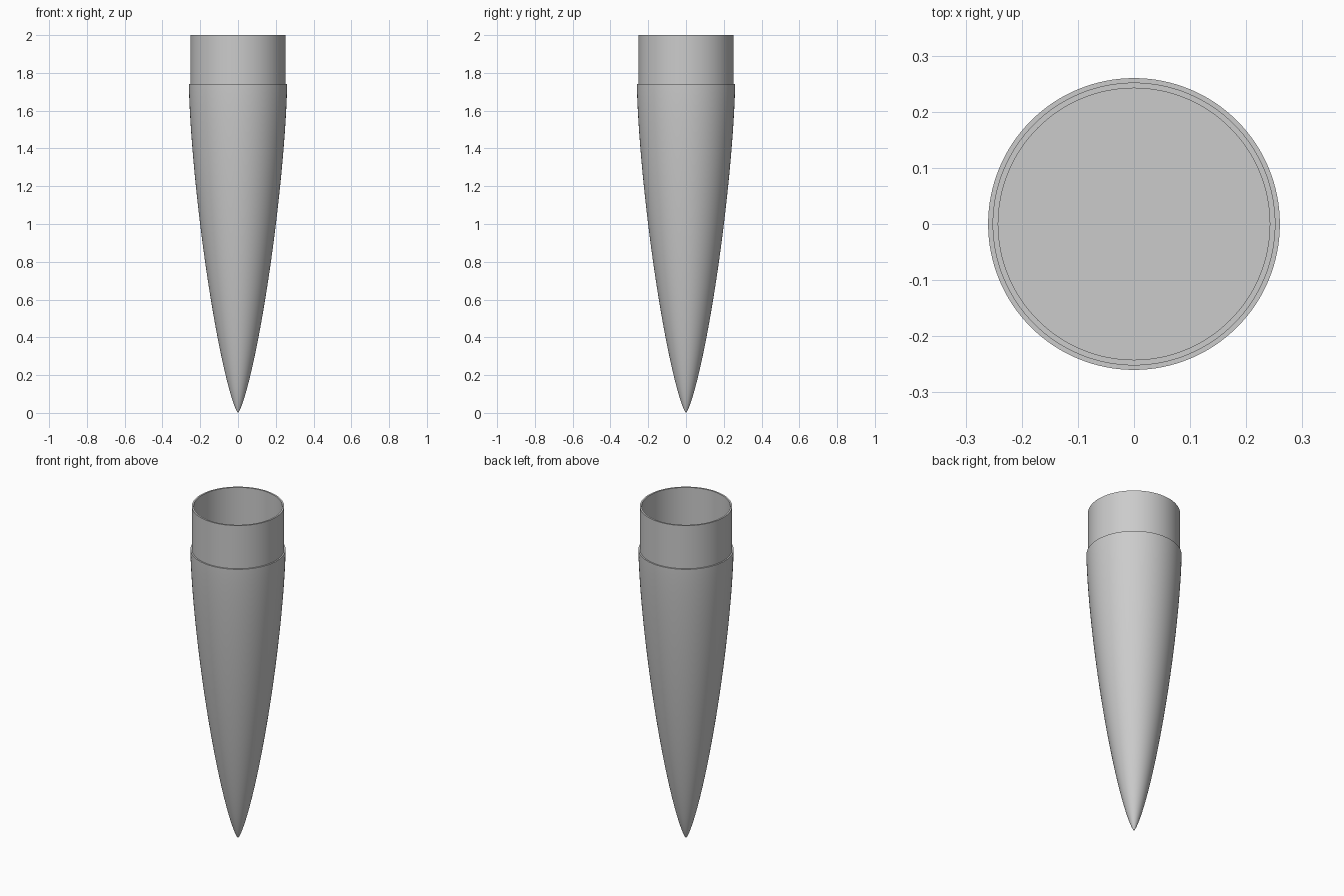
import bpy
import bmesh
from math import acos, cos, sin, pi, sqrt, radians

if "Cube" in bpy.data.objects:
    bpy.data.objects.remove(bpy.data.objects["Cube"], do_unlink=True)

SEGMENTS = 128
STATIONS = 48
CONE_LENGTH = 1.74
CONE_RADIUS = 0.26
TOTAL_HEIGHT = 2.0
SHOULDER_OUTER = 0.252
SHOULDER_INNER = 0.242

grey = bpy.data.materials.new("light grey")
grey.use_nodes = True
colour = (0.6, 0.6, 0.6, 1)
grey.diffuse_color = colour
grey.node_tree.nodes["Principled BSDF"].inputs["Base Color"].default_value = colour


def lathe(name, profile):
    """Revolve (radius, height) points around the z axis."""
    bm = bmesh.new()
    verts = [bm.verts.new((r, 0, z)) for r, z in profile]
    edges = [bm.edges.new(pair) for pair in zip(verts, verts[1:])]
    bmesh.ops.spin(bm, geom=verts + edges, cent=(0, 0, 0), axis=(0, 0, 1),
                   angle=2 * pi, steps=SEGMENTS)
    bmesh.ops.remove_doubles(bm, verts=bm.verts, dist=1e-5)
    bmesh.ops.recalc_face_normals(bm, faces=bm.faces)
    mesh = bpy.data.meshes.new(name)
    bm.to_mesh(mesh)
    bm.free()
    mesh.materials.append(grey)
    obj = bpy.data.objects.new(name, mesh)
    bpy.context.collection.objects.link(obj)
    bpy.ops.object.select_all(action="DESELECT")
    obj.select_set(True)
    bpy.context.view_layer.objects.active = obj
    bpy.ops.object.shade_smooth_by_angle(angle=radians(30))
    return obj


def cone_point(i):
    """Minimum-drag nose curve, with stations crowded towards the tip."""
    z = CONE_LENGTH * (1 - cos(pi * i / STATIONS)) / 2
    theta = acos(max(-1, min(1, 1 - 2 * z / CONE_LENGTH)))
    area = max(0, theta - sin(2 * theta) / 2)
    return CONE_RADIUS * sqrt(area / pi), z


# Pointed body, closed by a flat bulkhead
cone = [(0, 0)] + [cone_point(i) for i in range(1, STATIONS + 1)]
lathe("nose_cone", cone + [(0, CONE_LENGTH)])

# Open collar standing on the bulkhead
lathe("shoulder_collar", [
    (SHOULDER_OUTER, CONE_LENGTH), (SHOULDER_OUTER, TOTAL_HEIGHT),
    (SHOULDER_INNER, TOTAL_HEIGHT), (SHOULDER_INNER, CONE_LENGTH),
    (SHOULDER_OUTER, CONE_LENGTH)])
